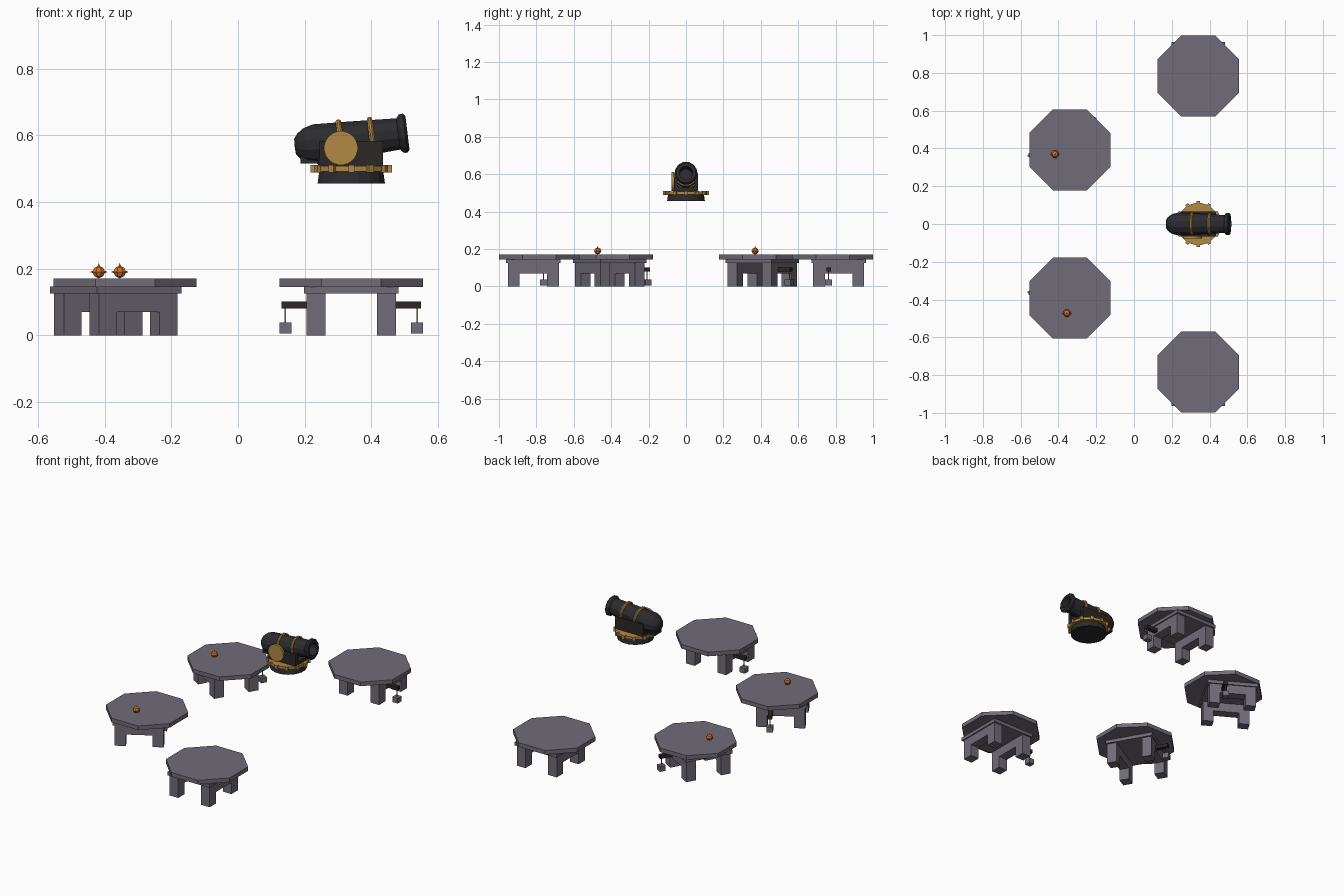
import bpy, bmesh
from math import pi, cos, sin, radians
from mathutils import Matrix, Vector

if "Cube" in bpy.data.objects:
    bpy.data.objects.remove(bpy.data.objects["Cube"])


def material(name, rgb):
    m = bpy.data.materials.new(name)
    m.diffuse_color = (*rgb, 1)
    m.use_nodes = True
    m.node_tree.nodes["Principled BSDF"].inputs["Base Color"].default_value = m.diffuse_color
    return m


STONE = material("stone", (0.165, 0.15, 0.185))
IRON = material("iron", (0.025, 0.024, 0.028))
WOOD = material("dark_wood", (0.026, 0.020, 0.020))
BRASS = material("brass", (0.44, 0.25, 0.06))
ORANGE = material("orange", (0.68, 0.17, 0.025))


def finish(name, bm, mat, matrix=Matrix()):
    bmesh.ops.recalc_face_normals(bm, faces=bm.faces)
    me = bpy.data.meshes.new(name)
    bm.to_mesh(me)
    bm.free()
    me.transform(matrix)
    me.materials.append(mat)
    ob = bpy.data.objects.new(name, me)
    bpy.context.collection.objects.link(ob)
    return ob


def add_box(bm, lo, hi):
    lo, hi = Vector(lo), Vector(hi)
    m = Matrix.Translation((lo + hi) / 2) @ Matrix.Diagonal((*(hi - lo), 1))
    bmesh.ops.create_cube(bm, size=1, matrix=m)


def boxes(name, mat, spans, matrix=Matrix()):
    bm = bmesh.new()
    for lo, hi in spans:
        add_box(bm, lo, hi)
    return finish(name, bm, mat, matrix)


def lathe(name, profile, n, mat, matrix=Matrix(), closed=False):
    """Turn (radius, height) points around z."""
    bm = bmesh.new()
    rings = []
    for r, z in profile:
        if r == 0:
            rings.append([bm.verts.new((0, 0, z))] * n)
        else:
            rings.append([bm.verts.new((r * cos(2 * pi * (i + .5) / n),
                                        r * sin(2 * pi * (i + .5) / n), z)) for i in range(n)])
    pairs = list(zip(rings, rings[1:]))
    if closed:
        pairs.append((rings[-1], rings[0]))
    for a, b in pairs:
        for i in range(n):
            j = (i + 1) % n
            quad = list(dict.fromkeys((a[i], a[j], b[j], b[i])))
            bm.faces.new(quad)
    return finish(name, bm, mat, matrix)


# Four stone tables set around the cannon; local +x points away from it
CX, DIST = 0.34, 0.784
for k, deg in enumerate((90, 150, 210, 270)):
    a = radians(deg)
    cx, cy = CX + DIST * cos(a), DIST * sin(a)
    frame = Matrix.Translation((CX, 0, 0)) @ Matrix.Rotation(a, 4, 'Z')
    R = 0.215 / cos(pi / 8)
    lathe(f"table_top_{k}", [(0, .145), (R, .145), (R, .17), (0, .17)], 8, STONE,
          Matrix.Translation((cx, cy, 0)))
    boxes(f"table_under_plate_{k}", STONE, [((.67, -.142, .125), (.963, .142, .146))], frame)
    # two arches: a pair of legs joined by a lintel
    for s, label in ((-1, "a"), (1, "b")):
        y0, y1 = sorted((s * .077, s * .135))
        boxes(f"table_arch_{label}_{k}", STONE, [
            ((.68, y0, 0), (.742, y1, .125)),
            ((.89, y0, 0), (.952, y1, .125)),
            ((.742, y0, .07), (.89, y1, .125))], frame)
    # side pole with a hanging weight
    boxes(f"pole_{k}", WOOD, [((.75, -.21, .081), (.775, -.12, .102))], frame)
    boxes(f"rope_{k}", BRASS, [((.7605, -.2, .03), (.7645, -.196, .082))], frame)
    boxes(f"hanging_weight_{k}", STONE, [((.744, -.216, .006), (.78, -.18, .038))], frame)

# Small orange spiked balls on the two left tables
for k, (x, y) in enumerate(((-.418, .37), (-.355, -.472))):
    place = Matrix.Translation((x, y, .19))
    lathe(f"spiked_ball_{k}", [(0, -.019), (.014, -.013), (.021, 0), (.014, .013), (0, .019)],
          8, ORANGE, place)
    bm = bmesh.new()
    for rot in (Matrix(), Matrix.Rotation(pi / 2, 4, 'Y'), Matrix.Rotation(-pi / 2, 4, 'Y')):
        bmesh.ops.create_cone(bm, segments=4, radius1=.004, radius2=0, depth=.01,
                              matrix=rot @ Matrix.Translation((0, 0, .0215)))
    finish(f"ball_spikes_{k}", bm, ORANGE, place)

# Turntable of the cannon
base = Matrix.Translation((CX, 0, 0))
lathe("cannon_base", [(0, .456), (.103, .456), (.098, .492), (0, .492)], 16, IRON, base)
lathe("turntable_ring", [(0, .492), (.112, .492), (.112, .508), (0, .508)], 24, BRASS, base)
bm = bmesh.new()
for i in range(12):
    m = Matrix.Rotation(i * pi / 6, 4, 'Z') @ Matrix.Translation((.112, 0, .5))
    bmesh.ops.create_cube(bm, size=1, matrix=m @ Matrix.Diagonal((.02, .018, .022, 1)))
finish("turntable_studs", bm, BRASS, base)

# Carriage: two cheeks, a bed and the tail block
boxes("carriage_cheeks", WOOD, [((.245, s * .055 - .01, .507), (.435, s * .055 + .01, .583))
                                for s in (-1, 1)])
boxes("carriage_bed", WOOD, [((.24, -.05, .507), (.435, .05, .53)),
                             ((.188, -.032, .515), (.245, .032, .54))])
lathe("elevation_disc", [(0, 0), (.051, 0), (.051, .014), (0, .014)], 24, BRASS,
      Matrix.Translation((.309, -.064, .562)) @ Matrix.Rotation(pi / 2, 4, 'X'))

# Barrel turned about its axis, muzzle raised toward +x
axis = Matrix.Translation((CX, 0, .587)) @ Matrix.Rotation(radians(90 - 7), 4, 'Y')
lathe("barrel", [(0, -.171), (.024, -.17), (.04, -.158), (.054, -.138), (.062, -.108),
                 (.057, 0), (.049, .142), (.059, .15), (.061, .156), (.061, .163),
                 (.053, .17), (.036, .17), (.034, .06), (0, .06)], 12, IRON, axis)
for k, (u, r) in enumerate(((-.032, .066), (.062, .062))):
    lathe(f"barrel_band_{k}", [(r - .015, u - .008), (r - .003, u - .008), (r + .001, u - .003),
                               (r + .001, u + .003), (r - .003, u + .008), (r - .015, u + .008)],
          12, BRASS, axis, closed=True)
